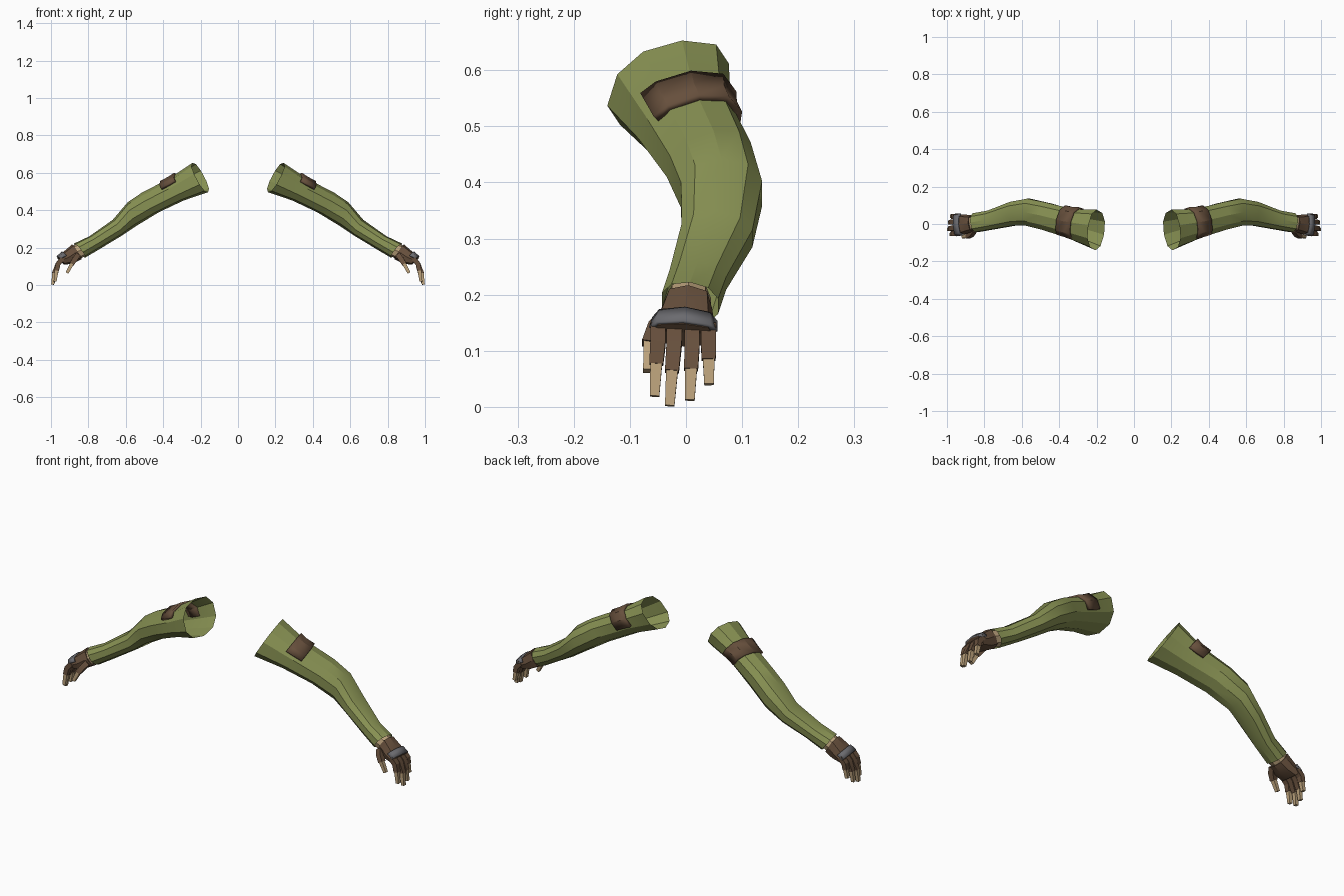
import bpy, bmesh, math
from mathutils import Vector

if "Cube" in bpy.data.objects:
    bpy.data.objects.remove(bpy.data.objects["Cube"])


def material(name, rgb):
    m = bpy.data.materials.new(name)
    m.diffuse_color = (*rgb, 1)
    m.use_nodes = True
    m.node_tree.nodes["Principled BSDF"].inputs["Base Color"].default_value = m.diffuse_color
    return m


GREEN = material("olive cloth", (0.25, 0.29, 0.088))
BROWN = material("brown leather", (0.133, 0.078, 0.045))
SKIN = material("skin", (0.50, 0.36, 0.20))
GREY = material("grey metal", (0.145, 0.145, 0.158))


def finish(name, bm, mats, thickness=0):
    """Turn a bmesh into an object mirrored to the other arm."""
    bmesh.ops.recalc_face_normals(bm, faces=bm.faces)
    mesh = bpy.data.meshes.new(name)
    bm.to_mesh(mesh)
    bm.free()
    ob = bpy.data.objects.new(name, mesh)
    bpy.context.collection.objects.link(ob)
    for m in mats:
        mesh.materials.append(m)
    if thickness:
        s = ob.modifiers.new("thickness", 'SOLIDIFY')
        s.thickness, s.offset = thickness, 0
    mirror = ob.modifiers.new("other arm", 'MIRROR')
    mirror.use_mirror_merge = False
    return ob


def bridge(bm, rows, closed):
    """Join rows of vertices with quads, returning the faces of each band."""
    bands = []
    for a, b in zip(rows, rows[1:]):
        n = len(a)
        bands.append([bm.faces.new((a[i], a[(i + 1) % n], b[(i + 1) % n], b[i]))
                      for i in range(n if closed else n - 1)])
    return bands


# A ring is (top x, top z, bottom x, bottom z, front y, back y)
def ring_at(rings, u):
    u = max(0, min(len(rings) - 1, u))
    i = min(int(u), len(rings) - 2)
    r = [a + (b - a) * (u - i) for a, b in zip(rings[i], rings[i + 1])]
    y = (r[4] + r[5]) / 2
    return Vector((r[0], y, r[1])), Vector((r[2], y, r[3])), (r[5] - r[4]) / 2


def surface_point(rings, u, deg, power, skew=0, off=0):
    def centre(v):
        t, b, _ = ring_at(rings, v)
        return (t + b) / 2
    top, bottom, half = ring_at(rings, u)
    up = (top - bottom) / 2
    side = up.cross(centre(u + 0.6) - centre(u - 0.6)).normalized()
    c, s = math.cos(math.radians(deg)), math.sin(math.radians(deg))
    c = math.copysign(abs(c) ** power, c)
    s = math.copysign(abs(s) ** power, s)
    p = centre(u) + side * c * (half + off) + up * s * (1 + off / up.length)
    p.y += skew * max(0, 1 - u / 3) * s
    return p


def tube(name, rings, n, power, mat, skew=0, caps=False):
    bm = bmesh.new()
    rows = [[bm.verts.new(surface_point(rings, u, 90 + 360 * k / n, power, skew))
             for k in range(n)] for u in range(len(rings))]
    bridge(bm, rows, True)
    if caps:
        bm.faces.new(rows[0])
        bm.faces.new(rows[-1])
    return finish(name, bm, [mat])


def wrap(name, rings, us, degs, power, mat, skew, off, thickness):
    """A plate that follows part of a tube's surface."""
    bm = bmesh.new()
    rows = [[bm.verts.new(surface_point(rings, u, d, power, skew, off))
             for d in degs] for u in us]
    bridge(bm, rows, False)
    return finish(name, bm, [mat], thickness)


def finger(name, path, glove_w, tip_w):
    """Square-section finger: gloved up to the third point, bare after it."""
    pts = [Vector(p) for p in path]
    stations = [(0, glove_w), (1, glove_w), (2, glove_w * 0.92),
                (2, tip_w), (3, tip_w * 0.8)]
    bm = bmesh.new()
    rows = []
    for i, w in stations:
        t = (pts[min(i + 1, 3)] - pts[max(i - 1, 0)]).normalized()
        side = (Vector((0, 1, 0)) - t * t.y).normalized()
        up = side.cross(t)
        rows.append([bm.verts.new(pts[i] + side * a * w + up * b * w * 0.95)
                     for a, b in ((-1, -1), (1, -1), (1, 1), (-1, 1))])
    bands = bridge(bm, rows, True)
    bm.faces.new(rows[0])
    end = bm.faces.new(rows[-1])
    for f in bands[3] + [end]:
        f.material_index = 1
    return finish(name, bm, [BROWN, SKIN])


# Open sleeve, bent at the elbow
sleeve = [
    (0.244, 0.653, 0.160, 0.496, -0.138, 0.074),
    (0.370, 0.568, 0.290, 0.452, -0.085, 0.080),
    (0.515, 0.493, 0.425, 0.388, -0.037, 0.118),
    (0.590, 0.442, 0.545, 0.315, -0.012, 0.139),
    (0.670, 0.348, 0.624, 0.262, -0.012, 0.122),
    (0.795, 0.260, 0.735, 0.195, -0.032, 0.075),
    (0.876, 0.222, 0.817, 0.146, -0.046, 0.060),
]
tube("sleeve", sleeve, 10, 0.88, GREEN, skew=0.025)

# Leather patch over the top and back of the upper arm
wrap("arm_patch", sleeve, (0.74, 1, 1.28), (-10, 18, 54, 90, 126, 148), 0.88,
     BROWN, 0.025, 0.004, 0.014)

# Strip of bare wrist between the cuff and the glove
wrist = [(0.850, 0.226, 0.803, 0.160, -0.035, 0.045),
         (0.895, 0.206, 0.845, 0.140, -0.036, 0.044)]
tube("wrist", wrist, 8, 0.85, SKIN, caps=True)

# Glove body
palm = [(0.887, 0.217, 0.836, 0.138, -0.039, 0.047),
        (0.930, 0.180, 0.876, 0.117, -0.054, 0.051),
        (0.967, 0.148, 0.925, 0.108, -0.062, 0.052)]
tube("glove", palm, 8, 0.7, BROWN, caps=True)

# Metal band across the knuckles
wrap("knuckle_band", palm, (1.2, 1.95), (12, 45, 90, 135, 168), 0.7,
     GREY, 0, 0.002, 0.009)

# Fingers: name, knuckle y, tip y, start of bare tip z, tip z, tip x
for name, y0, y1, z_bare, z_tip, x_tip in (
        ("index_finger", -0.050, -0.056, 0.076, 0.019, 0.978),
        ("middle_finger", -0.021, -0.029, 0.063, 0.002, 0.991),
        ("ring_finger", 0.011, 0.007, 0.066, 0.012, 0.987),
        ("little_finger", 0.040, 0.041, 0.084, 0.040, 0.975)):
    finger(name, [(0.937, y0, 0.142), (0.962, y0, 0.113),
                  (x_tip - 0.008, (y0 + y1) / 2, z_bare), (x_tip, y1, z_tip)],
           0.0135, 0.0105)

# Thumb
finger("thumb", [(0.858, -0.035, 0.158), (0.872, -0.054, 0.138),
                 (0.889, -0.065, 0.112), (0.914, -0.068, 0.064)], 0.0145, 0.0105)

# Smooth shading that keeps the facet edges
bpy.ops.object.select_all(action='SELECT')
bpy.context.view_layer.objects.active = bpy.context.selected_objects[0]
bpy.ops.object.shade_smooth_by_angle(angle=math.radians(25))
